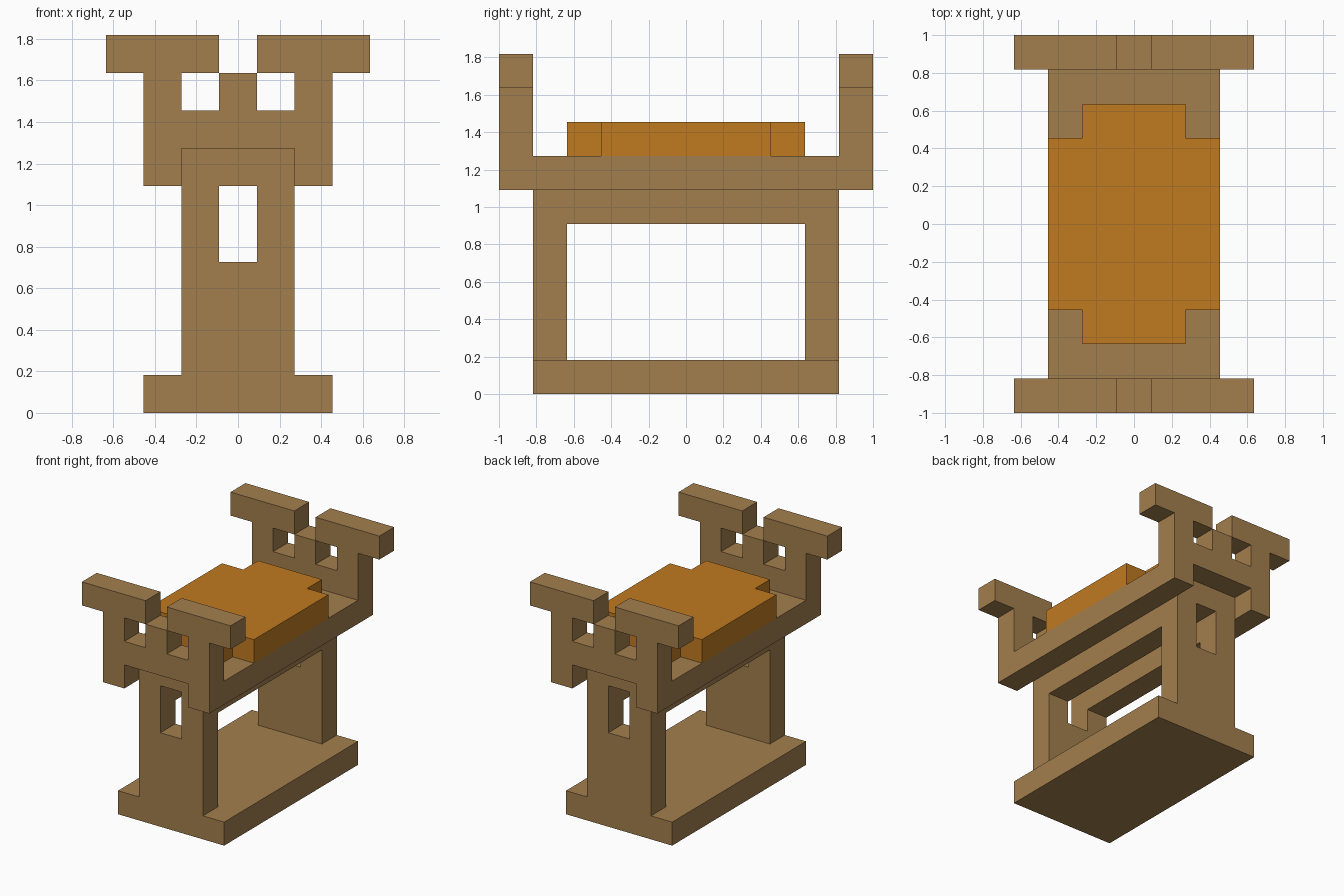
import bpy
import bmesh
from mathutils import Matrix, Vector

if "Cube" in bpy.data.objects:
    bpy.data.objects.remove(bpy.data.objects["Cube"], do_unlink=True)

U = 2 / 11  # one building unit


def material(name, color):
    mat = bpy.data.materials.new(name)
    mat.use_nodes = True
    mat.diffuse_color = color
    mat.node_tree.nodes["Principled BSDF"].inputs["Base Color"].default_value = color
    return mat


wood = material("light brown wood", (0.37, 0.212, 0.075, 1))
fabric = material("orange cushion", (0.525, 0.195, 0.015, 1))


def add_object(name, bm, mat, mirror=None):
    bmesh.ops.scale(bm, vec=(U, U, U), verts=bm.verts)
    mesh = bpy.data.meshes.new(name)
    bm.to_mesh(mesh)
    bm.free()
    mesh.materials.append(mat)
    obj = bpy.data.objects.new(name, mesh)
    bpy.context.collection.objects.link(obj)
    if mirror:
        mod = obj.modifiers.new("Mirror", "MIRROR")
        mod.use_axis = [axis == mirror for axis in "xyz"]
        mod.use_mirror_merge = False
    return obj


def box(name, low, high, mat, mirror=None):
    low, high = Vector(low), Vector(high)
    bm = bmesh.new()
    bmesh.ops.create_cube(bm, size=1)
    bmesh.ops.scale(bm, vec=high - low, verts=bm.verts)
    bmesh.ops.translate(bm, vec=(low + high) / 2, verts=bm.verts)
    return add_object(name, bm, mat, mirror)


def cutout(name, rows, transform, mat, mirror=None):
    """One-unit-thick board whose outline and holes follow the rows, top row first."""
    bm = bmesh.new()
    for j, row in enumerate(reversed(rows)):
        for i, cell in enumerate(row):
            if cell == "#":
                x = i - len(row) / 2
                corners = ((x, j), (x + 1, j), (x + 1, j + 1), (x, j + 1))
                bm.faces.new([bm.verts.new((a, b, 0)) for a, b in corners])
    bmesh.ops.remove_doubles(bm, verts=bm.verts, dist=0.01)
    bmesh.ops.transform(bm, matrix=transform, verts=bm.verts)
    obj = add_object(name, bm, mat)
    solid = obj.modifiers.new("Thickness", "SOLIDIFY")
    solid.thickness = U
    solid.offset = 0
    if mirror:
        mod = obj.modifiers.new("Mirror", "MIRROR")
        mod.use_axis = [axis == mirror for axis in "xyz"]
        mod.use_mirror_merge = False
    return obj


def upright(y, z):
    return Matrix.Translation((0, y, z)) @ Matrix.Rotation(1.5707963, 4, "X")


# Base, seat board and the two rails under it
box("base", (-2.5, -4.5, 0), (2.5, 4.5, 1), wood)
box("seat_board", (-2.5, -4.5, 6), (2.5, 4.5, 7), wood)
box("seat_rails", (0.5, -3.5, 5), (1.5, 3.5, 6), wood, "x")

# Slotted legs at front and back
cutout("legs", ["#.#", "#.#", "###", "###", "###"], upright(-4, 1), wood, "y")

# Pierced end panels with overhanging top bars
cutout("end_panels", [
    "###.###",
    ".#.#.#.",
    ".#####.",
    ".#...#.",
], upright(-5, 6), wood, "y")

# Cushion with notched corners
cutout("cushion", [".###."] + ["#####"] * 5 + [".###."],
       Matrix.Translation((0, -3.5, 7.5)), fabric)
